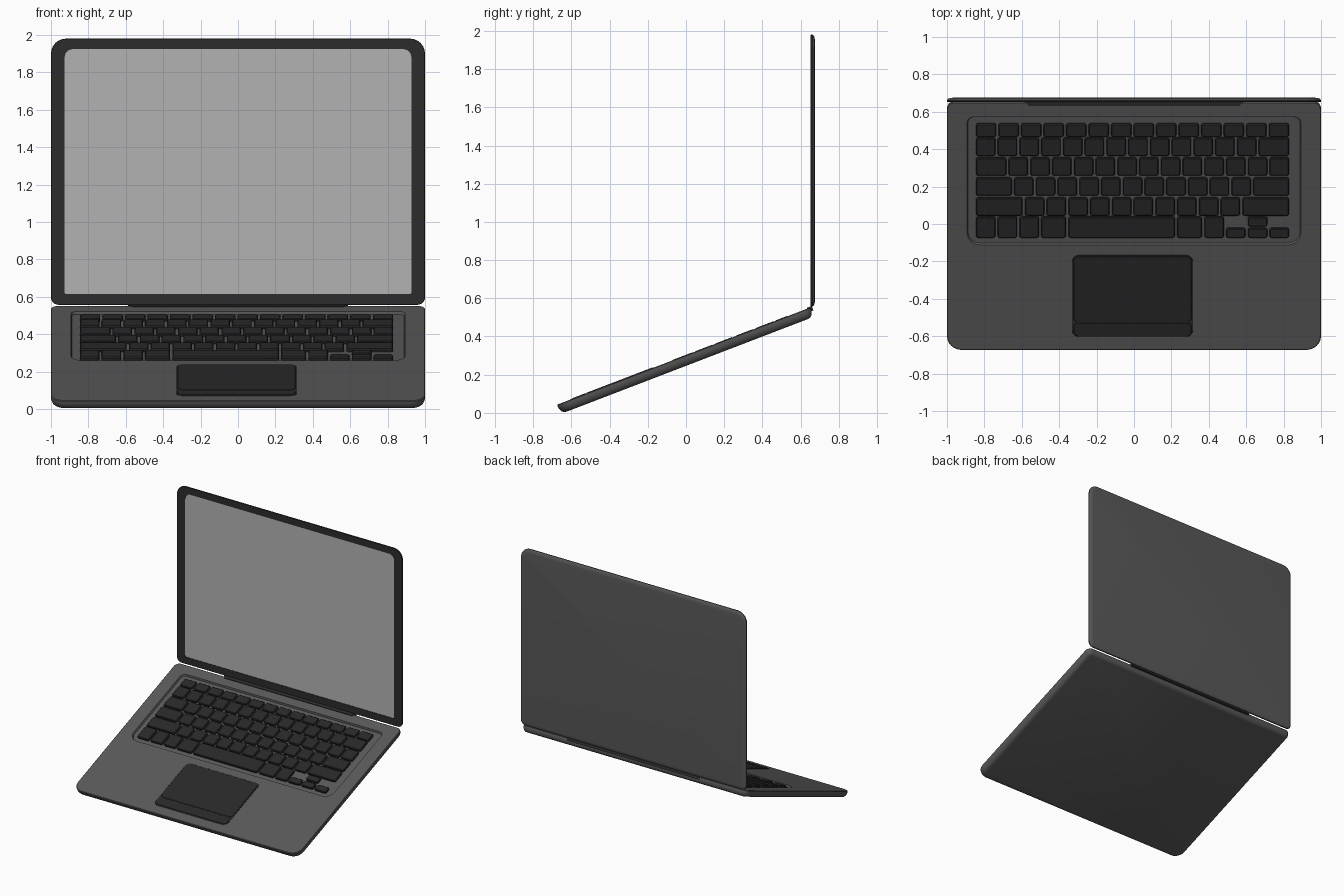
import bpy, bmesh, math
from mathutils import Matrix

if "Cube" in bpy.data.objects:
    bpy.data.objects.remove(bpy.data.objects["Cube"])

TILT = math.radians(21)
C = math.cos(TILT)
# Base plane: v runs up the slope, n = 0 is the deck.  Lid plane: upright, n faces the front.
BASE = Matrix.Translation((0, 0, 0.302)) @ Matrix.Rotation(TILT, 4, 'X')
LID = Matrix.Translation((0, 0.653, 0)) @ Matrix.Rotation(math.pi / 2, 4, 'X')


def material(name, g):
    m = bpy.data.materials.new(name)
    m.diffuse_color = (g, g, g, 1)
    m.use_nodes = True
    m.node_tree.nodes["Principled BSDF"].inputs["Base Color"].default_value = m.diffuse_color
    return m


BODY = material("body_grey", 0.10)
DARK = material("dark_trim", 0.025)
KEY = material("key_black", 0.022)
SCREEN = material("screen_grey", 0.45)


def outline(rect, r_low, r_high, inset=0.0, seg=6):
    """Rounded rectangle with separate radii for the low and high ends."""
    x0, x1, y0, y1 = rect
    x0, x1, y0, y1 = x0 + inset, x1 - inset, y0 + inset, y1 - inset
    a, b = max(r_low - inset, 0.004), max(r_high - inset, 0.004)
    corners = [(x1 - b, y1 - b, b), (x0 + b, y1 - b, b), (x0 + a, y0 + a, a), (x1 - a, y0 + a, a)]
    pts = []
    for q, (cx, cy, r) in enumerate(corners):
        for i in range(seg + 1):
            t = (q + i / seg) * math.pi / 2
            pts.append((cx + r * math.cos(t), cy + r * math.sin(t)))
    return pts


def loft(name, matrix, mat, shells):
    """Each shell is a list of (outline, n) rings, joined in order and capped at both ends."""
    bm = bmesh.new()
    for rings in shells:
        loops = [[bm.verts.new((x, y, n)) for x, y in pts] for pts, n in rings]
        for p, q in zip(loops, loops[1:]):
            for i in range(len(p)):
                j = (i + 1) % len(p)
                bm.faces.new((p[i], p[j], q[j], q[i]))
        bm.faces.new(loops[0][::-1])
        bm.faces.new(loops[-1])
    bmesh.ops.recalc_face_normals(bm, faces=bm.faces[:])
    bm.transform(matrix)
    me = bpy.data.meshes.new(name)
    bm.to_mesh(me)
    bm.free()
    me.materials.append(mat)
    ob = bpy.data.objects.new(name, me)
    bpy.context.collection.objects.link(ob)
    bpy.ops.object.select_all(action='DESELECT')
    ob.select_set(True)
    bpy.context.view_layer.objects.active = ob
    bpy.ops.object.shade_smooth_by_angle(angle=math.radians(30))
    return ob


def plate(rect, r, n0, n1, bevel):
    """Thin rounded plate with a softened top edge."""
    return [(outline(rect, r, r), n0), (outline(rect, r, r), n1 - bevel),
            (outline(rect, r, r, bevel), n1)]


# Base body with the keyboard well sunk into the deck
deck = (-1, 1, -0.675 / C, 0.651 / C)
well = (-0.893, 0.893, -0.112 / C, 0.572 / C)
WELL = -0.014
profile = [(0.034, -0.052), (0.02, -0.049), (0.009, -0.04), (0.002, -0.025), (0, -0.012), (0, -0.004), (0.004, 0)]
loft("base_body", BASE, BODY, [
    [(outline(deck, 0.08, 0.04, i), n) for i, n in profile]
    + [(outline(well, 0.07, 0.035), 0), (outline(well, 0.07, 0.035, 0.006), WELL)]])

# Keyboard: row extents in y and key widths in key units (14.5 per row)
LEFT, UNIT, GAP = -0.851, 1.686 / 14.5, 0.012
rows = [("function_keys", 0.465, 0.535, [14.5 / 14] * 14),
        ("number_keys", 0.363, 0.460, [1] * 13 + [1.5]),
        ("upper_letter_keys", 0.257, 0.353, [1.5] + [1] * 13),
        ("home_row_keys", 0.150, 0.246, [1.75] + [1] * 11 + [1.75]),
        ("lower_letter_keys", 0.043, 0.139, [2.25] + [1] * 10 + [2.25]),
        ("space_bar_row", -0.075, 0.037, [1, 1, 1, 1.25, 5, 1.25, 1])]


def key(x, w, y0, y1):
    rect = (x + GAP / 2, x + w * UNIT - GAP / 2, y0 / C, y1 / C)
    return plate(rect, 0.014, WELL, 0.002, 0.005)


for name, y0, y1, widths in rows:
    x, keys = LEFT, []
    for w in widths:
        keys.append(key(x, w, y0, y1))
        x += w * UNIT
    loft(name, BASE, KEY, keys)

# Half-height arrow keys
ax = LEFT + 11.5 * UNIT
arrows = [key(ax + i * UNIT, 1, -0.075, -0.024) for i in range(3)]
loft("arrow_keys", BASE, KEY, arrows + [key(ax + UNIT, 1, -0.014, 0.037)])

# Trackpad: frame, touch surface and click bar
pad = (-0.332, 0.316, -0.604 / C, -0.166 / C)
loft("trackpad_frame", BASE, DARK, [plate(pad, 0.04, -0.006, 0.001, 0.001)])
loft("trackpad_surface", BASE, KEY, [plate((-0.324, 0.308, -0.522 / C, -0.174 / C), 0.025, -0.004, 0.003, 0.002)])
loft("trackpad_button", BASE, KEY, [plate((-0.324, 0.308, -0.596 / C, -0.528 / C), 0.025, -0.004, 0.003, 0.002)])

# Hinge bar with tapered ends
bar = [(-0.565, 0.634 / C), (0.565, 0.634 / C), (0.588, 0.66 / C), (-0.588, 0.66 / C)]
loft("hinge_bar", BASE, DARK, [[(bar, -0.02), (bar, 0.005)]])

# Lid: rear shell, front bezel with a shallow opening, and the screen
lid = (-1, 1, 0.557, 1.98)
view = (-0.928, 0.928, 0.613, 1.925)
loft("lid_shell", LID, BODY, [
    [(outline(lid, 0.04, 0.08, i), n) for i, n in
     [(0.03, -0.022), (0.015, -0.0205), (0.005, -0.016), (0, -0.009)]]])
loft("lid_bezel", LID, DARK, [
    [(outline(lid, 0.04, 0.08), -0.009), (outline(lid, 0.04, 0.08), -0.002),
     (outline(lid, 0.04, 0.08, 0.002), 0),
     (outline(view, 0.012, 0.045), 0), (outline(view, 0.012, 0.045), -0.004)]])
loft("screen", LID, SCREEN, [
    [(outline(view, 0.012, 0.045, 0.001), -0.006), (outline(view, 0.012, 0.045, 0.001), -0.002)]])
